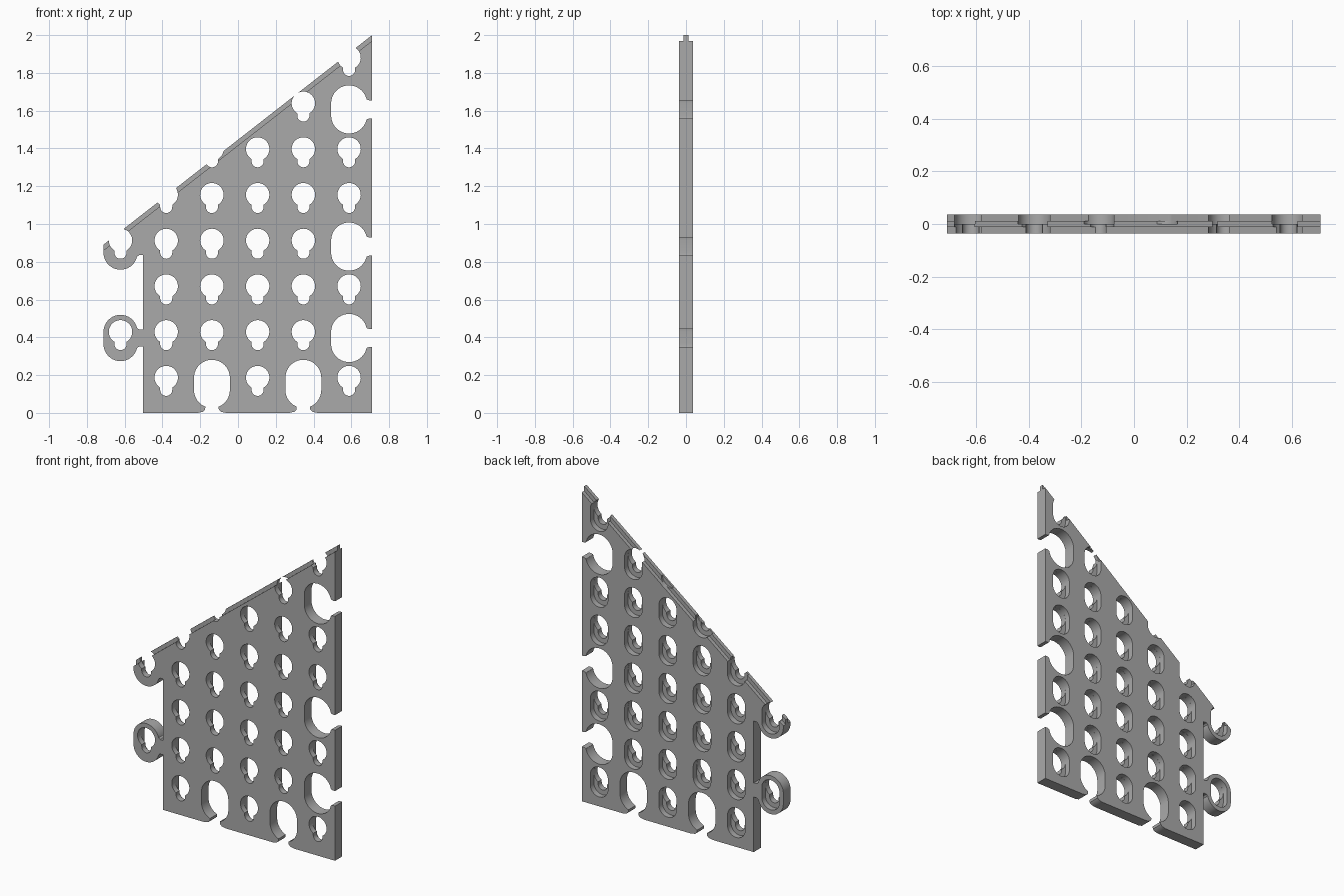
import bpy, bmesh, math

if "Cube" in bpy.data.objects:
    bpy.data.objects.remove(bpy.data.objects["Cube"], do_unlink=True)

PITCH = 0.242            # hole spacing
HALF = 0.036             # half thickness of the plate
RIB = 0.012              # half thickness of the sloped edge rib
DROP = 0.0325            # half distance between the two slot ends
COLS = [-0.622 + PITCH * i for i in range(6)]
ROWS = [0.187 + PITCH * i for i in range(8)]
RIGHT, LEFT = 0.71, -0.503


def slope(x):
    return 2 + 0.78 * (x - RIGHT)


def arc(cx, cz, r, start, end, n=20):
    return [(cx + r * math.cos(math.radians(start + (end - start) * i / n)),
             cz + r * math.sin(math.radians(start + (end - start) * i / n)))
            for i in range(n + 1)]


def stadium(x, z, r):
    return arc(x, z, r, 0, 180) + arc(x, z - 2 * DROP, r, 180, 360)


def keyhole(x, z, r=0.062, slot=0.032):
    a = math.degrees(math.acos(slot / r))
    return arc(x, z, r, -a, 180 + a, 32) + arc(x, z - 2 * DROP, slot, 180, 360, 16)


def prisms(name, outlines, y0, y1):
    """One object holding an extruded solid for each x-z outline."""
    bm = bmesh.new()
    for pts in outlines:
        face = bm.faces.new([bm.verts.new((x, y0, z)) for x, z in pts])
        top = bmesh.ops.extrude_face_region(bm, geom=[face])["geom"]
        for v in top:
            if isinstance(v, bmesh.types.BMVert):
                v.co.y = y1
    bmesh.ops.recalc_face_normals(bm, faces=bm.faces)
    mesh = bpy.data.meshes.new(name)
    bm.to_mesh(mesh)
    bm.free()
    obj = bpy.data.objects.new(name, mesh)
    bpy.context.collection.objects.link(obj)
    return obj


def combine(target, tool, operation):
    tool.hide_render = True
    mod = target.modifiers.new(tool.name, "BOOLEAN")
    mod.operation, mod.solver, mod.object = operation, "EXACT", tool
    bpy.context.view_layer.objects.active = target
    bpy.ops.object.modifier_apply(modifier=mod.name)
    bpy.data.objects.remove(tool, do_unlink=True)


# Sloped plate
plate = prisms("sloped_plate", [[(LEFT, 0), (RIGHT, 0), (RIGHT, 2.05), (LEFT, slope(LEFT) + 0.05)]],
               -HALF, HALF)

# Connector loops on the left edge with flared necks
male = [ROWS[1], ROWS[3]]
flare = [(-0.56, 0.075), (-0.535, 0.055), (-0.525, 0.046), (-0.48, 0.044)]
combine(plate, prisms("loops", [stadium(COLS[0], z, 0.09) for z in male], -HALF, HALF), "UNION")
low, high = [z - DROP for z in male]
necks = [[(x, low - h) for x, h in flare] + [(x, low + h) for x, h in reversed(flare)],
         [(x, high - h) for x, h in flare] + [(-0.48, 1.1), (-0.59, 1.0), (-0.56, high + 0.05)]]
combine(plate, prisms("necks", necks, -HALF, HALF), "UNION")

# Sockets on the right and bottom edges
side = [(COLS[5], ROWS[i]) for i in (1, 3, 6)]
bottom = [(COLS[i], ROWS[0] - 0.001) for i in (2, 4)]
sockets = side + bottom
combine(plate, prisms("sockets", [stadium(x, z, 0.095) for x, z in sockets], -1, 1), "DIFFERENCE")
side_lip = [(0.64, 0.062), (0.672, 0.062), (0.682, 0.052), (0.695, 0.048), (0.75, 0.048)]
base_lip = [(0.1, 0.035), (0.027, 0.035), (0.016, 0.037), (0.006, 0.048), (0, 0.075), (-0.05, 0.075)]
openings = [[(x, z - DROP - h) for x, h in side_lip] + [(x, z - DROP + h) for x, h in reversed(side_lip)]
            for _, z in side]
openings += [[(x - h, z) for z, h in base_lip] + [(x + h, z) for z, h in reversed(base_lip)]
             for x, _ in bottom]
combine(plate, prisms("openings", openings, -1, 1), "DIFFERENCE")

# Keyholes through the plate, with wide slots recessed in the back
taken = {(5, 1), (5, 3), (5, 6), (2, 0), (4, 0)}
holes = [(x, z) for c, x in enumerate(COLS) for r, z in enumerate(ROWS)
         if (c, r) not in taken and z - 0.13 < slope(x) and (c > 0 or r in (1, 3))]
combine(plate, prisms("keyholes", [keyhole(x, z) for x, z in holes], -1, 1), "DIFFERENCE")
combine(plate, prisms("back_slots", [stadium(x, z, 0.0622) for x, z in holes], 0, 1), "DIFFERENCE")


# Sloped top edge, stepped down on both faces to leave a central rib
def above(drop):
    return [[(-1, slope(-1) - drop), (1, slope(1) - drop), (1, 3), (-1, 3)]]


combine(plate, prisms("top_trim", above(0), -1, 1), "DIFFERENCE")
combine(plate, prisms("front_step", above(0.03), -1, -RIB), "DIFFERENCE")
combine(plate, prisms("back_step", above(0.03), RIB, 1), "DIFFERENCE")

# Single grey material
grey = bpy.data.materials.new("plain_grey")
grey.use_nodes = True
colour = (0.4, 0.4, 0.4, 1)
grey.diffuse_color = colour
grey.node_tree.nodes["Principled BSDF"].inputs["Base Color"].default_value = colour
plate.data.materials.clear()
plate.data.materials.append(grey)
for p in plate.data.polygons:
    p.material_index = 0

bpy.ops.object.select_all(action="DESELECT")
plate.select_set(True)
bpy.context.view_layer.objects.active = plate
bpy.ops.object.shade_smooth_by_angle(angle=math.radians(30))
